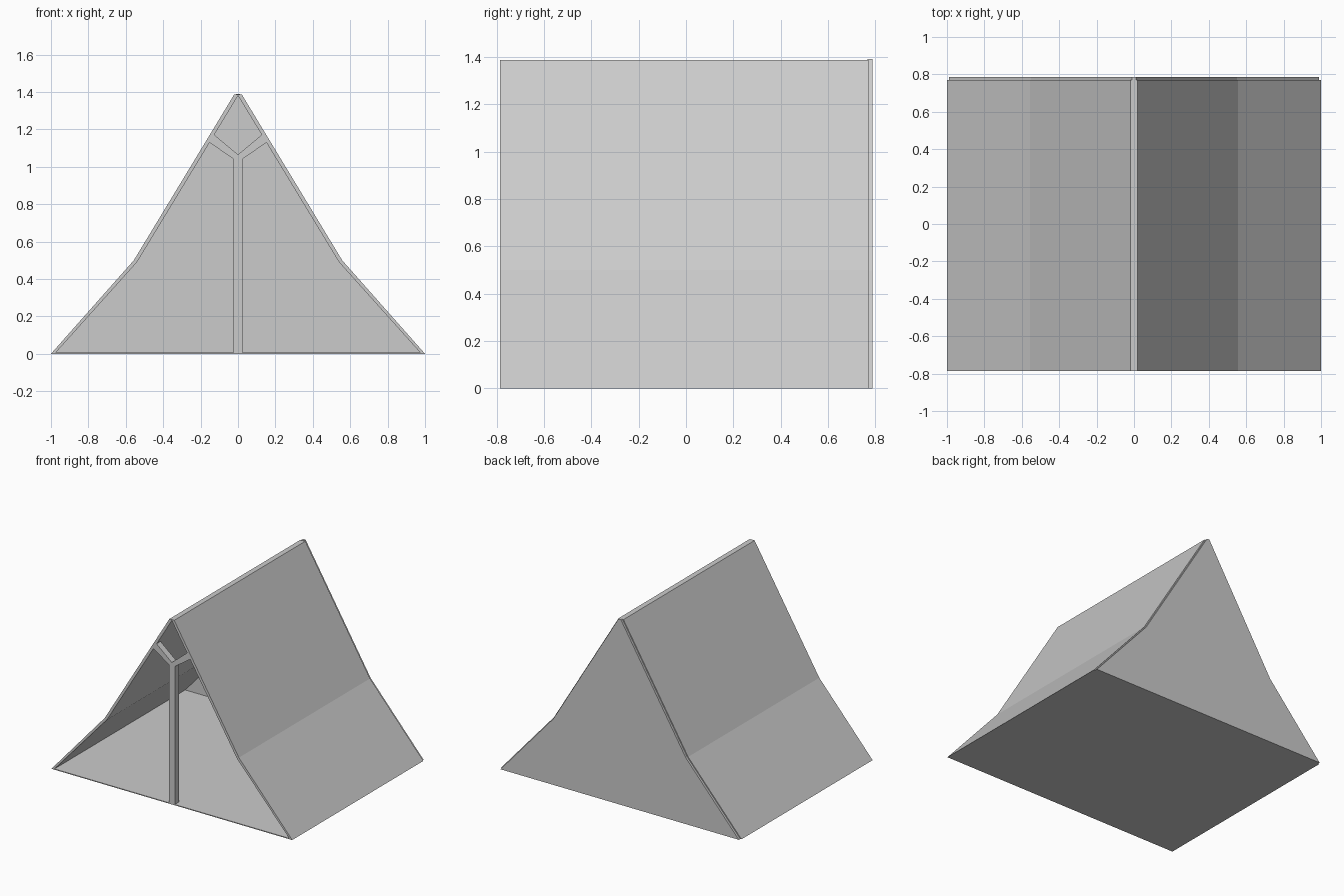
import bpy
import bmesh

if "Cube" in bpy.data.objects:
    bpy.data.objects.remove(bpy.data.objects["Cube"])


def prism(name, profile, y0, y1):
    """Extrude a closed x-z profile from y0 to y1."""
    bm = bmesh.new()
    face = bm.faces.new([bm.verts.new((x, y0, z)) for x, z in profile])
    ext = bmesh.ops.extrude_face_region(bm, geom=[face])
    moved = [v for v in ext["geom"] if isinstance(v, bmesh.types.BMVert)]
    bmesh.ops.translate(bm, verts=moved, vec=(0, y1 - y0, 0))
    bmesh.ops.recalc_face_normals(bm, faces=bm.faces)
    mesh = bpy.data.meshes.new(name)
    bm.to_mesh(mesh)
    bm.free()
    obj = bpy.data.objects.new(name, mesh)
    bpy.context.collection.objects.link(obj)
    return obj


def mirrored(half):
    """Complete a right-hand half outline with its mirror image."""
    return half + [(-x, z) for x, z in reversed(half) if x > 0]


FRONT, BACK = -0.785, 0.787

# Canvas roof, one bent sheet per side meeting at the ridge
roof = [(0, 1.387), (0.02, 1.387), (0.557, 0.5), (1.0, 0.0),
        (0.98, 0.0), (0.54, 0.49), (0, 1.38)]
for side, sx in (("right", 1), ("left", -1)):
    prism("roof_" + side, [(sx * x, z) for x, z in roof], FRONT, 0.77)

# Closed back wall
prism("back_wall", mirrored([(0.99, 0.0), (0.55, 0.497), (0.01, 1.39)]),
      0.766, BACK)

# Thin ground sheet
prism("floor", mirrored([(0.985, 0.0), (0.98, 0.006)]), FRONT, 0.768)

# Forked support poles at both ends
fork = mirrored([(0.025, 0.0), (0.025, 1.042), (0.153, 1.13),
                 (0.128, 1.172), (0, 1.065)])
prism("front_pole", fork, FRONT, FRONT + 0.048)
prism("back_pole", fork, 0.718, 0.767)
